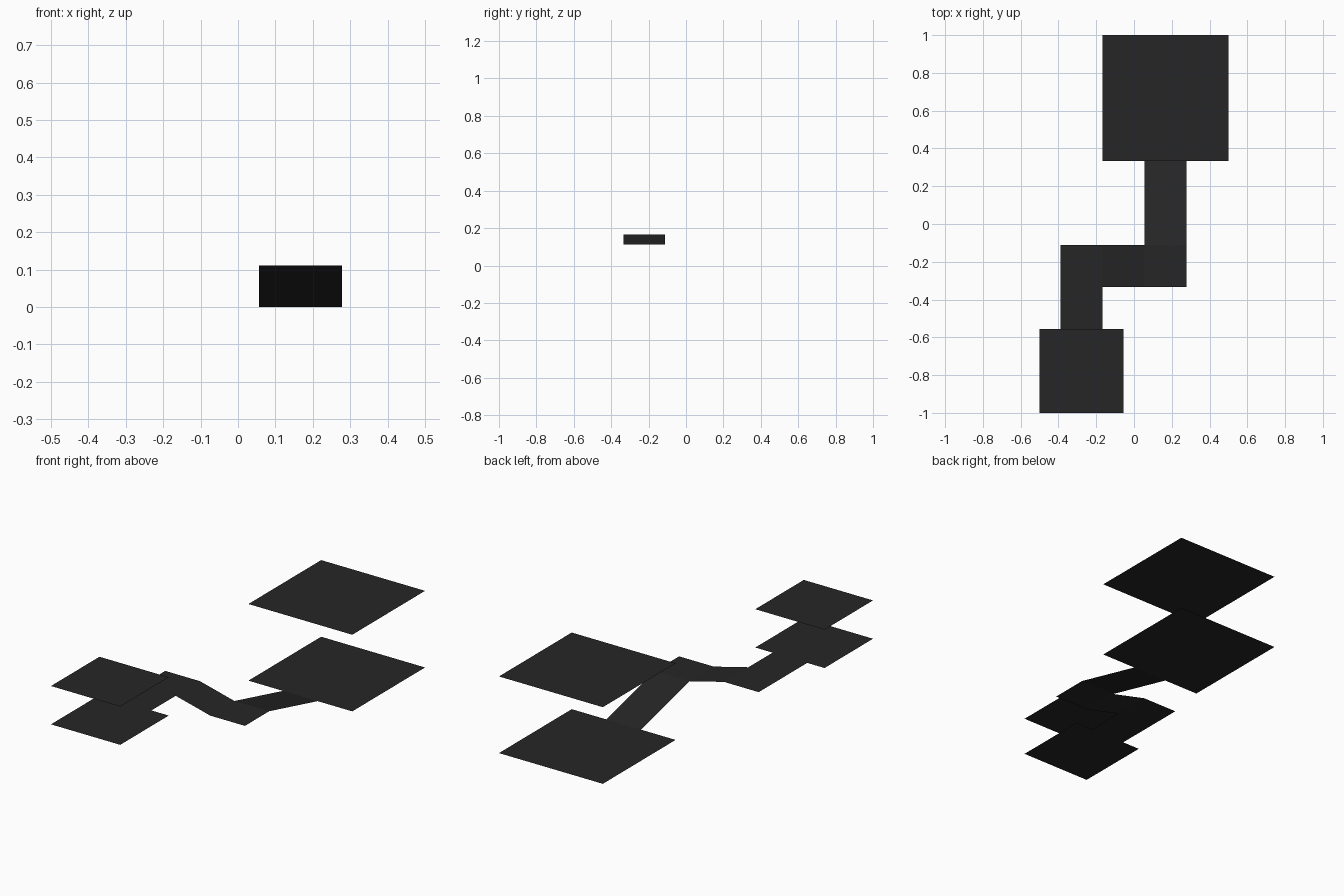
import bpy

if "Cube" in bpy.data.objects:
    bpy.data.objects.remove(bpy.data.objects["Cube"])

U = 1 / 18  # grid step of the floor plan

charcoal = bpy.data.materials.new("charcoal")
charcoal.diffuse_color = (0.019, 0.019, 0.019, 1)
charcoal.use_nodes = True
charcoal.node_tree.nodes["Principled BSDF"].inputs["Base Color"].default_value = charcoal.diffuse_color


def panel(name, x0, x1, y0, y1, z, slope_x=0, slope_y=0):
    """Thin-sheet rectangle in grid steps; a slope is the rise from its min side to its max side."""
    verts = [(x0, y0, z), (x1, y0, z + slope_x),
             (x1, y1, z + slope_x + slope_y), (x0, y1, z + slope_y)]
    mesh = bpy.data.meshes.new(name)
    mesh.from_pydata([(x * U, y * U, h * U) for x, y, h in verts], [], [(0, 1, 2, 3)])
    mesh.materials.append(charcoal)
    ob = bpy.data.objects.new(name, mesh)
    bpy.context.collection.objects.link(ob)


# Two rooms, each a floor with a matching ceiling
for part, z in (("floor", 0), ("ceiling", 8)):
    panel("large_room_" + part, -3, 9, 6, 18, z)
for part, z in (("floor", 3), ("ceiling", 7)):
    panel("small_room_" + part, -9, -1, -18, -10, z)

# Corridor from the small room down to the large room
panel("upper_corridor", -7, -3, -10, -6, 3)
panel("upper_landing", -7, -3, -6, -2, 3)
panel("side_ramp", -3, 1, -6, -2, 3, slope_x=-1)
panel("lower_landing", 1, 5, -6, -2, 2)
panel("long_ramp", 1, 5, -2, 6, 2, slope_y=-2)
